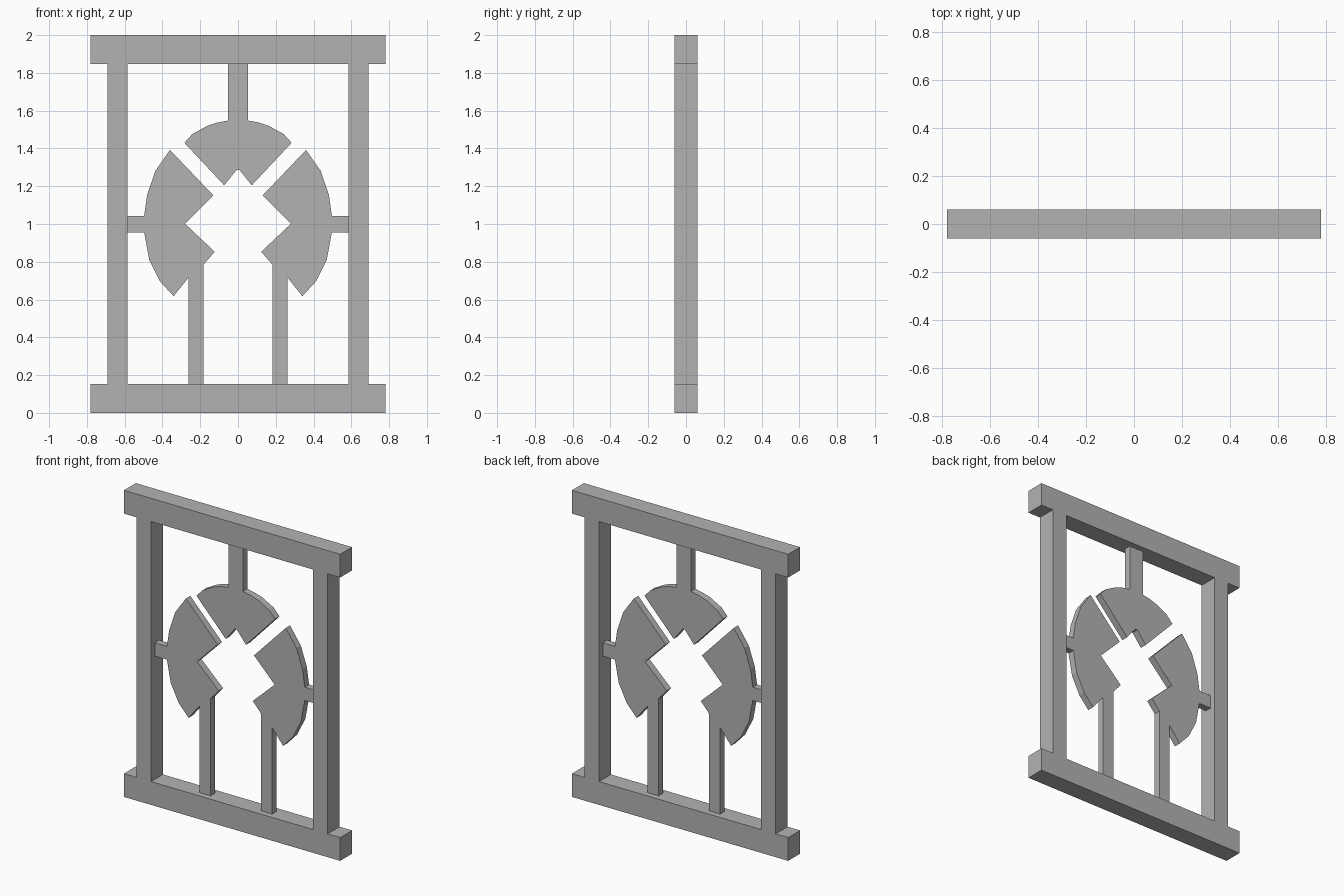
import bpy
import bmesh

cube = bpy.data.objects.get("Cube")
if cube:
    bpy.data.objects.remove(cube, do_unlink=True)

FRAME_DEPTH = 0.122
PANEL_DEPTH = 0.045

grey = bpy.data.materials.new("plain grey")
grey.use_nodes = True
colour = (0.45, 0.45, 0.45, 1)
grey.diffuse_color = colour
grey.node_tree.nodes["Principled BSDF"].inputs["Base Color"].default_value = colour


def plate(name, outline, depth):
    """Extrude an x-z outline through y, centred on y = 0."""
    bm = bmesh.new()
    face = bm.faces.new([bm.verts.new((x, -depth / 2, z)) for x, z in outline])
    moved = bmesh.ops.extrude_face_region(bm, geom=[face])["geom"]
    verts = [v for v in moved if isinstance(v, bmesh.types.BMVert)]
    bmesh.ops.translate(bm, verts=verts, vec=(0, depth, 0))
    bmesh.ops.recalc_face_normals(bm, faces=bm.faces)
    mesh = bpy.data.meshes.new(name)
    bm.to_mesh(mesh)
    bm.free()
    mesh.materials.append(grey)
    obj = bpy.data.objects.new(name, mesh)
    bpy.context.collection.objects.link(obj)
    return obj


def bar(name, x0, x1, z0, z1):
    return plate(name, [(x0, z0), (x1, z0), (x1, z1), (x0, z1)], FRAME_DEPTH)


def flipped(points):
    return [(-x, z) for x, z in reversed(points)]


# Outer frame: two long rails and two uprights
RAIL = 0.152
bar("bottom_rail", -0.78, 0.78, 0, RAIL)
bar("top_rail", -0.78, 0.78, 2 - RAIL, 2)
bar("left_upright", 0.585, 0.69, RAIL, 2 - RAIL)
bar("right_upright", -0.69, -0.585, RAIL, 2 - RAIL)

# Upper segment of the ring with its hanger, as a mirrored half outline
half = [(0.007, 1.287), (0.073, 1.205), (0.284, 1.43), (0.241, 1.477),
        (0.164, 1.519), (0.11, 1.537), (0.052, 1.548), (0.052, 2 - RAIL)]
plate("upper_segment", half + flipped(half), PANEL_DEPTH)

# Side segments, each with a leg and a tab joining the upright
side = [(0.36, 1.392), (0.438, 1.281), (0.481, 1.154), (0.497, 1.043),
        (0.585, 1.043), (0.585, 0.956), (0.497, 0.956), (0.47, 0.811),
        (0.412, 0.695), (0.341, 0.618), (0.262, 0.716), (0.262, RAIL),
        (0.182, RAIL), (0.182, 0.785), (0.123, 0.853), (0.28, 1.001),
        (0.131, 1.152)]
plate("left_segment", side, PANEL_DEPTH)
plate("right_segment", flipped(side), PANEL_DEPTH)
